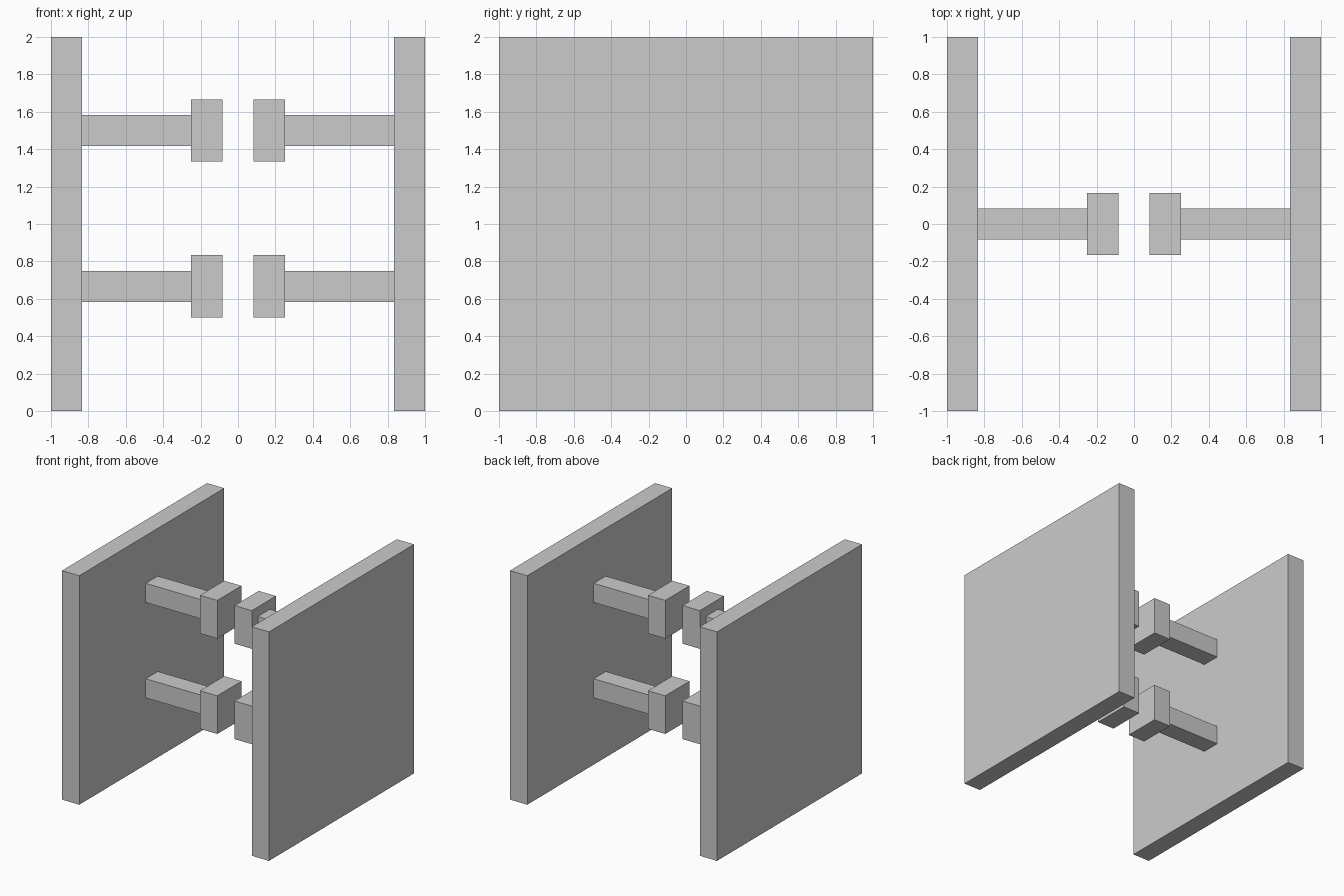
import bpy
import bmesh
from mathutils import Vector

if "Cube" in bpy.data.objects:
    bpy.data.objects.remove(bpy.data.objects["Cube"])

U = 1 / 12  # the model sits on a grid of twelfths


def box(name, lo, hi):
    """Flat-faced box between two corners given in grid units."""
    lo, hi = Vector(lo) * U, Vector(hi) * U
    centre, size = (lo + hi) / 2, hi - lo
    bm = bmesh.new()
    bmesh.ops.create_cube(bm, size=1)
    bmesh.ops.scale(bm, vec=size, verts=bm.verts)
    mesh = bpy.data.meshes.new(name)
    bm.to_mesh(mesh)
    bm.free()
    obj = bpy.data.objects.new(name, mesh)
    obj.location = centre
    bpy.context.collection.objects.link(obj)
    return obj


def mirrored_box(name, x_in, x_out, half_y, z_lo, z_hi):
    """Matching boxes on the left and right."""
    box("left_" + name, (-x_out, -half_y, z_lo), (-x_in, half_y, z_hi))
    box("right_" + name, (x_in, -half_y, z_lo), (x_out, half_y, z_hi))


# Side plates
mirrored_box("side_plate", 10, 12, 12, 0, 24)

# Upper and lower rods, each with a square block on its inner end
for level, z in (("lower", 8), ("upper", 18)):
    mirrored_box(level + "_rod", 3, 10, 1, z - 1, z + 1)
    mirrored_box(level + "_end_block", 1, 3, 2, z - 2, z + 2)
